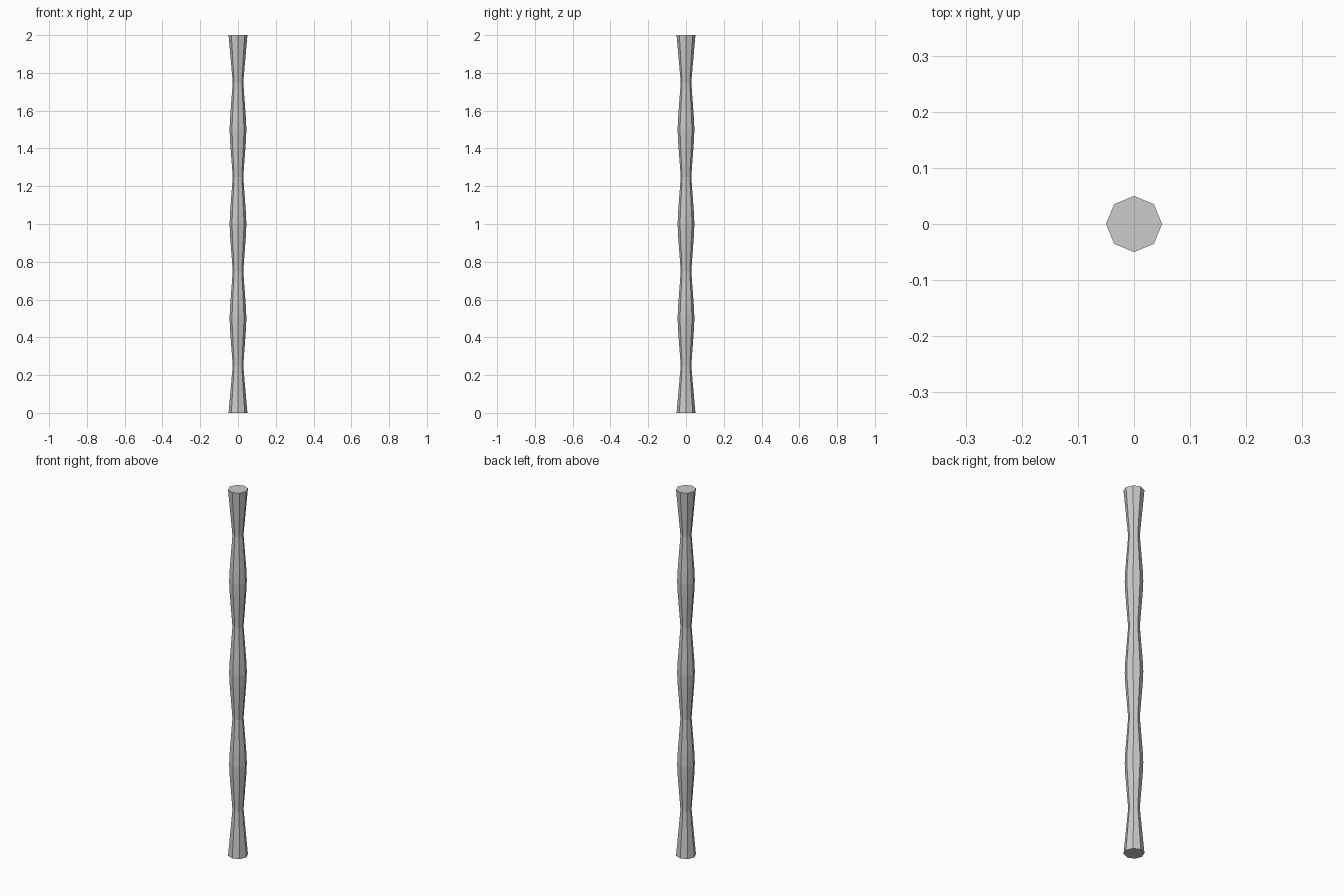
import bpy, bmesh
from math import cos, sin, tau

if "Cube" in bpy.data.objects:
    bpy.data.objects.remove(bpy.data.objects["Cube"])

SIDES = 8
NECK = 0.028

# Post profile (z, radius): flared ends, four necks, three soft bulges
profile = [(0.0, 0.05), (0.25, NECK)]
for mid in (0.5, 1.0, 1.5):
    profile += [(mid - 0.06, 0.042), (mid, 0.0445), (mid + 0.06, 0.042), (mid + 0.25, NECK)]
profile.append((2.0, 0.05))

# Octagonal post, lofted ring by ring
bm = bmesh.new()
rings = [[bm.verts.new((r * cos(tau * i / SIDES), r * sin(tau * i / SIDES), z))
          for i in range(SIDES)] for z, r in profile]
for lo, hi in zip(rings, rings[1:]):
    for i in range(SIDES):
        j = (i + 1) % SIDES
        bm.faces.new((lo[i], lo[j], hi[j], hi[i]))

# End caps
bm.faces.new(rings[0][::-1])
bm.faces.new(rings[-1])

mesh = bpy.data.meshes.new("turned_post")
bm.to_mesh(mesh)
bm.free()
bpy.context.collection.objects.link(bpy.data.objects.new("turned_post", mesh))
